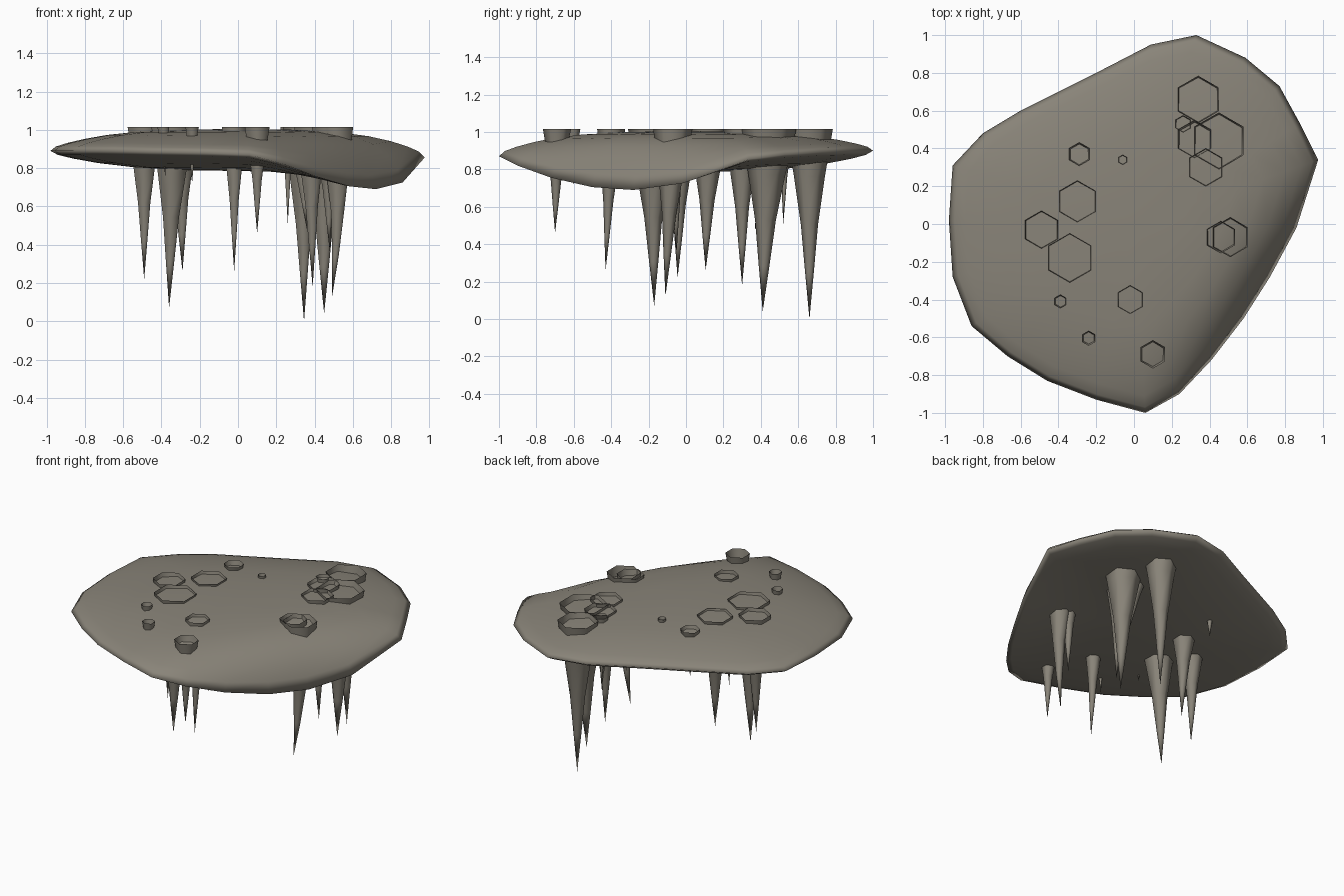
import bpy, bmesh, math

rock = bpy.data.materials.new("grey brown rock")
rock.diffuse_color = (0.25, 0.23, 0.19, 1)


def finish(bm, name, mat):
    bmesh.ops.recalc_face_normals(bm, faces=bm.faces)
    mesh = bpy.data.meshes.new(name)
    bm.to_mesh(mesh)
    bm.free()
    mesh.materials.append(mat)
    mesh.polygons.foreach_set("use_smooth", [True] * len(mesh.polygons))
    ob = bpy.data.objects.new(name, mesh)
    bpy.context.collection.objects.link(ob)
    return ob


def bridge(bm, a, b):
    n = len(a)
    for i in range(n):
        bm.faces.new((a[i], a[(i + 1) % n], b[(i + 1) % n], b[i]))


# Rim of the slab: x, y, z
RIM = [(0.06, -1.0, 0.87), (0.24, -0.90, 0.82), (0.41, -0.72, 0.755), (0.58, -0.50, 0.705),
       (0.72, -0.28, 0.69), (0.86, -0.02, 0.725), (0.975, 0.34, 0.855), (0.88, 0.53, 0.88),
       (0.77, 0.73, 0.895), (0.59, 0.88, 0.90), (0.33, 1.0, 0.90), (0.09, 0.95, 0.90),
       (-0.2, 0.80, 0.90), (-0.4, 0.70, 0.90), (-0.6, 0.60, 0.90), (-0.8, 0.48, 0.89),
       (-0.96, 0.31, 0.89), (-0.98, 0.02, 0.89), (-0.96, -0.28, 0.89), (-0.86, -0.54, 0.89),
       (-0.67, -0.70, 0.89), (-0.46, -0.83, 0.885), (-0.2, -0.93, 0.88)]

# Rings (scale, rise on ordinary edges, rise on the drooping edge)
TOP = [(0.97, 0.20, 0.24), (0.91, 0.36, 0.50), (0.82, 0.54, 0.73),
       (0.70, 0.72, 0.88), (0.55, 0.86, 0.95), (0.30, 0.96, 0.99)]
BOTTOM = [(0.96, 0.20, 0.06), (0.88, 0.38, 0.2), (0.75, 0.60, 0.45),
          (0.55, 0.82, 0.75), (0.30, 0.96, 0.95)]

# Slab
bm = bmesh.new()
edge = [bm.verts.new(p) for p in RIM]
for rings, middle in ((TOP, 1.005), (BOTTOM, 0.785)):
    last = edge
    for s, normal, steep in rings:
        ring = []
        for x, y, z in RIM:
            droop = min(1, max(0, (0.88 - z) / 0.17))
            f = normal + (steep - normal) * droop
            ring.append(bm.verts.new((x * s, y * s, z + (middle - z) * f)))
        bridge(bm, last, ring)
        last = ring
    centre = bm.verts.new((0, 0, middle))
    for i in range(len(last)):
        bm.faces.new((last[i], last[(i + 1) % len(last)], centre))
finish(bm, "rock_slab", rock)

# Stalactites: top x, y, radius, then tip x, y, z
SPIKES = [(0.34, 0.66, 0.125, 0.345, 0.66, 0.0), (0.45, 0.44, 0.15, 0.45, 0.41, 0.04),
          (0.32, 0.45, 0.10, 0.36, 0.37, 0.48), (0.38, 0.30, 0.10, 0.39, 0.30, 0.18),
          (0.26, 0.53, 0.045, 0.26, 0.52, 0.51), (0.46, -0.07, 0.085, 0.48, -0.05, 0.36),
          (0.51, -0.07, 0.105, 0.49, -0.11, 0.12), (-0.49, -0.03, 0.10, -0.49, -0.045, 0.22),
          (-0.34, -0.18, 0.13, -0.36, -0.17, 0.07), (-0.30, 0.12, 0.11, -0.29, 0.105, 0.26),
          (-0.02, -0.40, 0.075, -0.02, -0.43, 0.26), (0.10, -0.69, 0.075, 0.10, -0.70, 0.46),
          (-0.39, -0.41, 0.036, -0.38, -0.41, 0.76), (-0.24, -0.605, 0.04, -0.24, -0.60, 0.72),
          (-0.29, 0.37, 0.062, -0.29, 0.37, 0.70), (-0.06, 0.34, 0.026, -0.06, 0.34, 0.78)]
TAPER = [(0, 1.0), (0.25, 0.66), (0.5, 0.37), (0.75, 0.19)]


def stalactite(name, x, y, r, tx, ty, tz, bend=0.0):
    bm = bmesh.new()
    last = None
    for t, k in TAPER:
        cx = x + (tx - x) * t + bend * math.sin(math.pi * t)
        cy, cz = y + (ty - y) * t, 1.015 + (tz - 1.015) * t
        ring = [bm.verts.new((cx + r * k * math.sin(i * math.pi / 3),
                              cy + r * k * math.cos(i * math.pi / 3), cz)) for i in range(6)]
        if last:
            bridge(bm, last, ring)
        last = ring
    tip = bm.verts.new((tx, ty, tz))
    for i in range(6):
        bm.faces.new((last[i], last[(i + 1) % 6], tip))
    # open six-sided top: orient faces outward
    ob = finish(bm, name, rock)
    return ob


for i, s in enumerate(SPIKES):
    stalactite(f"stalactite_{i + 1}", *s, bend=0.02 if i == 6 else 0.0)
